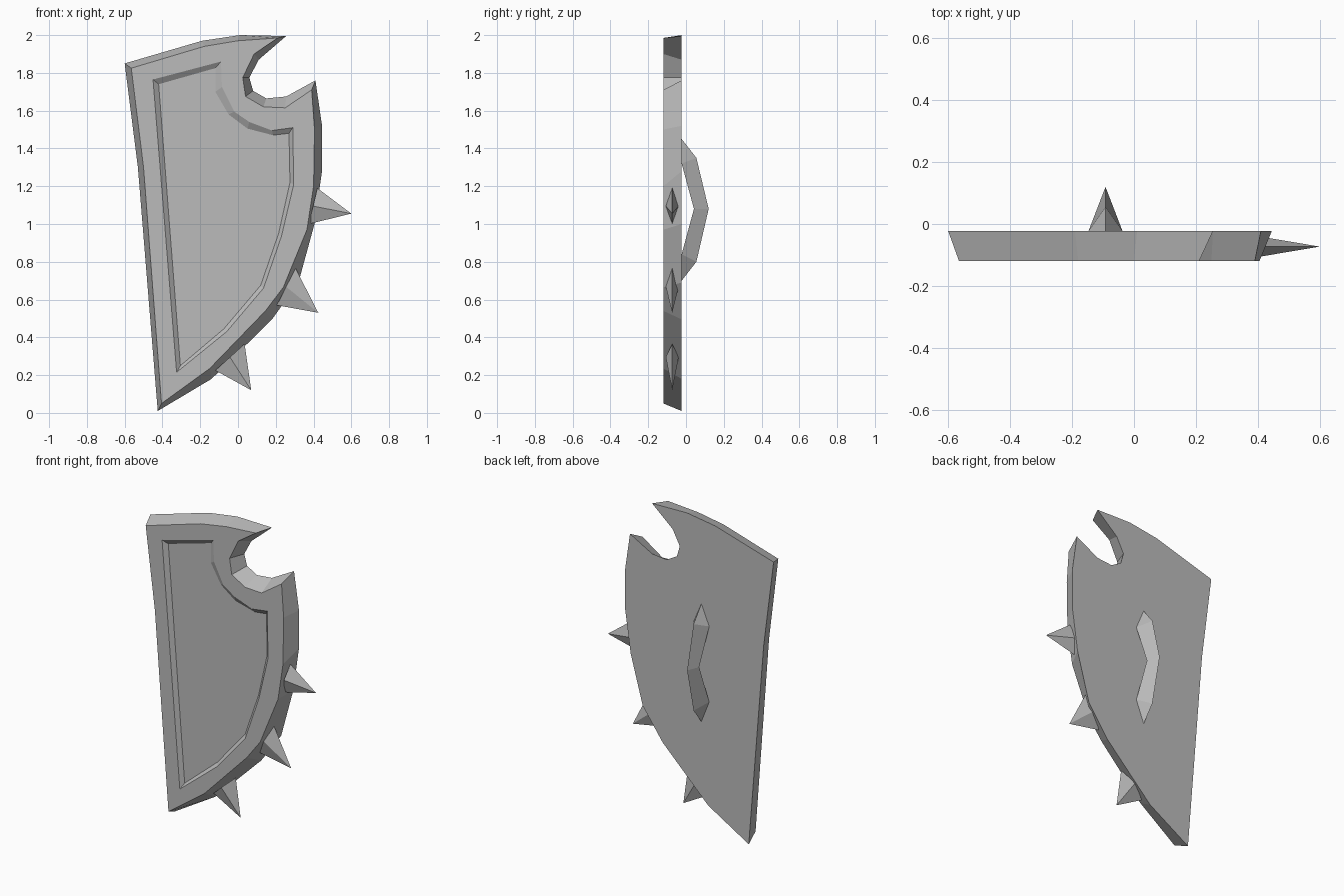
import bpy
import bmesh
from mathutils import Vector

if "Cube" in bpy.data.objects:
    bpy.data.objects.remove(bpy.data.objects["Cube"], do_unlink=True)

BACK, FRONT, FLOOR = -0.023, -0.12, -0.1


def make_material(name, colour):
    mat = bpy.data.materials.new(name)
    mat.use_nodes = True
    mat.diffuse_color = colour
    mat.node_tree.nodes["Principled BSDF"].inputs["Base Color"].default_value = colour
    return mat


steel = make_material("grey steel", (0.5, 0.5, 0.5, 1))


def finish(bm, name):
    """Turn a bmesh into a flat shaded object with outward normals."""
    bmesh.ops.recalc_face_normals(bm, faces=bm.faces)
    mesh = bpy.data.meshes.new(name)
    bm.to_mesh(mesh)
    bm.free()
    mesh.materials.append(steel)
    obj = bpy.data.objects.new(name, mesh)
    bpy.context.collection.objects.link(obj)
    return obj


def add_loop(bm, points, y):
    """Closed ring of vertices and edges in a plane of constant y."""
    verts = [bm.verts.new((x, y, z)) for x, z in points]
    edges = [bm.edges.new((a, b)) for a, b in zip(verts, verts[1:] + verts[:1])]
    return verts, edges


def bridge(bm, ring_a, ring_b):
    n = len(ring_a)
    for i in range(n):
        j = (i + 1) % n
        bm.faces.new((ring_a[i], ring_a[j], ring_b[j], ring_b[i]))


# Outline of the plate: (back x, z), (front x, z), clockwise from the top left
outline = [
    ((-.60, 1.85), (-.565, 1.825)), ((-.19, 1.97), (-.18, 1.94)),
    ((.01, 2.0), (.0, 1.97)), ((.255, 1.995), (.21, 1.985)),
    ((.11, 1.87), (.085, 1.9)), ((.06, 1.775), (.025, 1.775)),
    ((.08, 1.705), (.04, 1.675)), ((.15, 1.665), (.135, 1.62)),
    ((.255, 1.675), (.25, 1.615)), ((.41, 1.76), (.39, 1.71)),
    ((.445, 1.52), (.405, 1.5)), ((.445, 1.28), (.40, 1.2)),
    ((.405, 1.0), (.365, .97)), ((.32, .69), (.24, .665)),
    ((.18, .495), (.145, .54)), ((-.14, .18), (-.15, .235)),
    ((-.425, .01), (-.405, .05)), ((-.53, 1.3), (-.5, 1.3)),
]
# Sunken panel: (rim x, z), (floor x, z)
panel = [
    ((-.45, 1.765), (-.42, 1.74)), ((-.09, 1.86), (-.12, 1.825)),
    ((-.085, 1.725), (-.12, 1.7)), ((-.02, 1.595), (-.05, 1.58)),
    ((.06, 1.54), (.05, 1.505)), ((.18, 1.495), (.185, 1.47)),
    ((.29, 1.51), (.27, 1.48)), ((.295, 1.21), (.275, 1.22)),
    ((.23, .935), (.215, .95)), ((.135, .66), (.12, .675)),
    ((-.06, .43), (-.075, .445)), ((-.325, .215), (-.305, .25)),
]

# Plate with slanted border and sunken panel
bm = bmesh.new()
back, back_edges = add_loop(bm, [p[0] for p in outline], BACK)
front, front_edges = add_loop(bm, [p[1] for p in outline], FRONT)
rim, rim_edges = add_loop(bm, [p[0] for p in panel], FRONT)
floor, floor_edges = add_loop(bm, [p[1] for p in panel], FLOOR)
bridge(bm, back, front)
bridge(bm, rim, floor)
bm.faces.new(back)
bm.faces.new(floor)
bmesh.ops.triangle_fill(bm, edges=front_edges + rim_edges, use_beauty=True,
                        normal=(0, -1, 0))
bmesh.ops.dissolve_limit(bm, angle_limit=0.01, verts=[],
                         edges=[e for e in bm.edges if len(e.link_faces) == 2])
finish(bm, "shield_plate")

# Four sided spikes along the curved edge: upper base, lower base, tip
spikes = {
    "upper_spike": ((.42, 1.19), (.375, 1.0), (.6, 1.055)),
    "middle_spike": ((.305, .765), (.205, .57), (.425, .53)),
    "lower_spike": ((.035, .365), (-.12, .225), (.07, .12)),
}
for name, ends in spikes.items():
    bm = bmesh.new()
    top, low, tip = [Vector((x, -0.073, z)) for x, z in ends]
    side = Vector((0, 0.034, 0))
    mid = (top + low) / 2
    base = [bm.verts.new(p) for p in (top, mid + side, low, mid - side)]
    apex = bm.verts.new(tip)
    bm.faces.new(base)
    for i in range(4):
        bm.faces.new((base[i], base[(i + 1) % 4], apex))
    finish(bm, name)

# Grip on the back: an outer ridge and two inner edges, as (y, z)
bm = bmesh.new()
GRIP_X = -0.092
ridge = [bm.verts.new((GRIP_X, y, z)) for y, z in
         ((BACK, 1.45), (.055, 1.35), (.12, 1.08), (.055, .8), (BACK, .7))]
sides = []
for s in (-1, 1):
    edge = [bm.verts.new((GRIP_X + s * w, y, z)) for w, y, z in
            ((.055, BACK, 1.32), (.03, .042, 1.08), (.055, BACK, .84))]
    bm.faces.new((ridge[0], ridge[1], edge[0]))
    bm.faces.new((ridge[1], ridge[2], edge[1], edge[0]))
    bm.faces.new((ridge[2], ridge[3], edge[2], edge[1]))
    bm.faces.new((ridge[3], ridge[4], edge[2]))
    sides.append(edge)
left, right = sides
for i in range(2):
    bm.faces.new((left[i], left[i + 1], right[i + 1], right[i]))
bm.faces.new((ridge[0], left[0], right[0]))
bm.faces.new((ridge[4], left[2], right[2]))
finish(bm, "back_grip")
